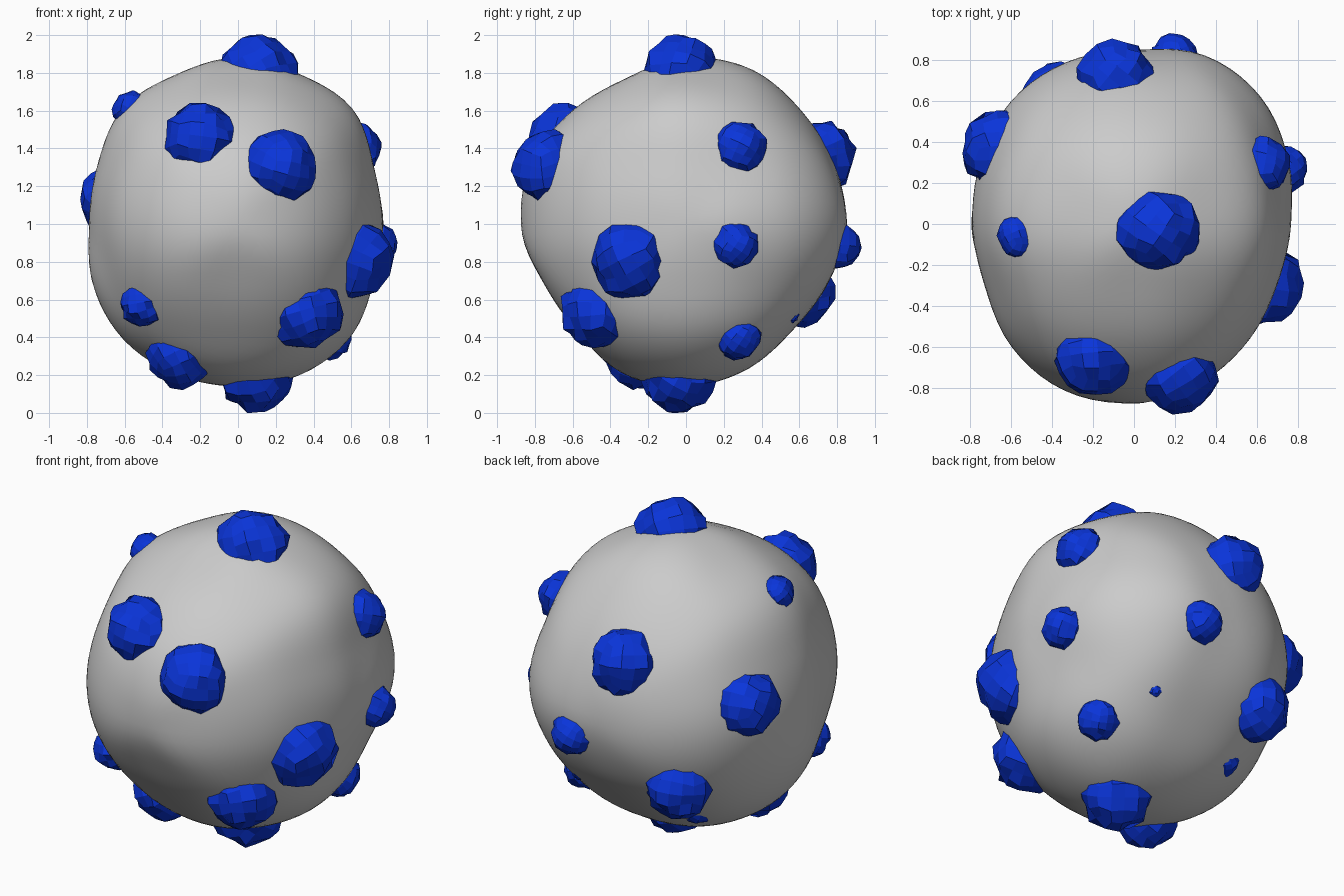
import bpy, bmesh, math, random
from mathutils import Vector, Euler

if "Cube" in bpy.data.objects:
    bpy.data.objects.remove(bpy.data.objects["Cube"])

random.seed(4)
CENTRE = Vector((0, 0, 1))

# Body radius every 22.5 degrees around the front (xz), side (yz) and top (xy) outlines
FRONT = [.765, .78, .86, .858, .88, .857, .865, .807, .79, .833, .862, .862, .86, .865, .845, .78]
SIDE = [.847, .847, .857, .89, .88, .833, .85, .88, .875, .815, .81, .86, .86, .835, .797, .815]
TOP = [.765, .815, .875, .892, .85, .855, .847, .81, .787, .787, .845, .88, .872, .84, .795, .757]


def outline(table, a, b):
    """Smooth periodic lookup of an outline radius."""
    n = len(table)
    t = (math.atan2(b, a) / math.tau * n) % n
    i = int(t)
    f = t - i
    p0, p1, p2, p3 = (table[(i + k) % n] for k in (-1, 0, 1, 2))
    return p1 + .5 * f * (p2 - p0 + f * (2*p0 - 5*p1 + 4*p2 - p3 + f * (3*(p1 - p2) + p3 - p0)))


def body_radius(d):
    """Blend the three outlines by nearness to their planes."""
    parts = ((FRONT, d.x, d.z, d.y), (SIDE, d.y, d.z, d.x), (TOP, d.x, d.y, d.z))
    total = weight = 0
    for table, a, b, off in parts:
        w = 1 / (off * off + .004)
        total += w * outline(table, a, b)
        weight += w
    return total / weight


def finish(bm, name, smooth):
    mesh = bpy.data.meshes.new(name)
    for f in bm.faces:
        f.smooth = smooth
    bm.to_mesh(mesh)
    bm.free()
    ob = bpy.data.objects.new(name, mesh)
    bpy.context.collection.objects.link(ob)
    return ob


# Smooth lumpy body
bm = bmesh.new()
bmesh.ops.create_icosphere(bm, subdivisions=5, radius=1)
for v in bm.verts:
    d = v.co.normalized()
    v.co = CENTRE + d * body_radius(d)
finish(bm, "body", True)

# Faceted lumps: approximate x, y, z, radius, depth below the skin (in radii)
LUMPS = [
    (.12, -.03, 1.85, .205, .33), (.10, -.04, .15, .20, .31),
    (-.215, -.69, 1.475, .19, .3), (.23, -.74, 1.305, .19, .25),
    (.655, -.315, .80, .21, .32), (.36, -.48, .525, .195, .34),
    (-.53, -.48, .55, .125, .35), (-.34, -.29, .23, .175, .33),
    (-.56, -.06, 1.60, .10, .35), (-.71, .40, 1.14, .19, .33),
    (.60, .28, 1.39, .14, .25), (.75, .27, .885, .12, .2),
    (.54, .31, .33, .12, .25), (-.09, .75, 1.38, .19, .25),
    (.20, .83, .88, .12, .25), (-.41, .66, .61, .185, .25),
    (.345, .60, .48, .05, .8), (-.38, .41, .33, .10, .8),
]

blue = bpy.data.materials.new("blue")
blue.diffuse_color = (.003, .035, .7, 1)
blue.use_nodes = True
blue.node_tree.nodes["Principled BSDF"].inputs["Base Color"].default_value = blue.diffuse_color

for i, (x, y, z, r, sink) in enumerate(LUMPS):
    d = (Vector((x, y, z)) - CENTRE).normalized()
    c = CENTRE + d * (body_radius(d) - sink * r)
    turn = Euler([random.uniform(0, 6.28) for _ in range(3)]).to_matrix()
    bm = bmesh.new()
    bmesh.ops.create_cube(bm, size=2)
    bmesh.ops.subdivide_edges(bm, edges=bm.edges[:], cuts=3, use_grid_fill=True)
    for v in bm.verts:
        # even out the quads, then roughen
        n = Vector([math.tan(k * math.pi / 4) for k in v.co]).normalized()
        v.co = c + turn @ n * r * random.uniform(.91, 1.08)
    finish(bm, f"lump_{i + 1}", False).data.materials.append(blue)
